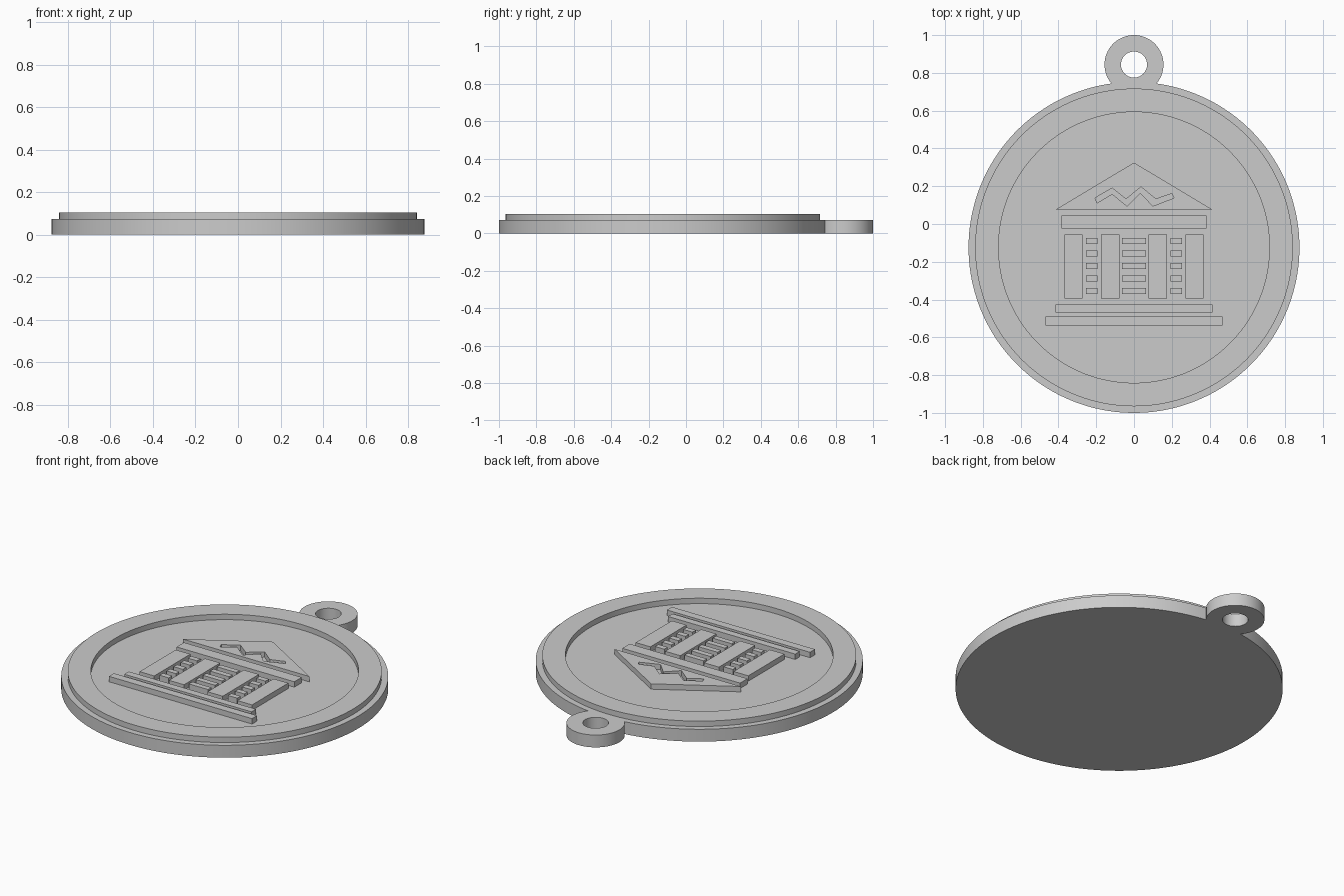
import bpy, bmesh, math

if "Cube" in bpy.data.objects:
    bpy.data.objects.remove(bpy.data.objects["Cube"])

BASE_TOP, RELIEF_TOP = 0.073, 0.105
DISC_Y, DISC_R = -0.124, 0.876
LOOP_Y, LOOP_R, HOLE_R = 0.844, 0.156, 0.069

metal = bpy.data.materials.new("grey metal")
metal.diffuse_color = (0.6, 0.6, 0.6, 1)
metal.use_nodes = True
metal.node_tree.nodes["Principled BSDF"].inputs["Base Color"].default_value = metal.diffuse_color


def arc(cy, r, start=0.0, end=2 * math.pi, n=160, closed=True):
    """Points along an arc centred on x = 0."""
    steps = n if closed else n - 1
    return [(r * math.cos(start + (end - start) * i / steps),
             cy + r * math.sin(start + (end - start) * i / steps)) for i in range(n)]


def rect(x0, x1, y0, y1):
    return [(x0, y0), (x1, y0), (x1, y1), (x0, y1)]


def plate(name, outlines, z0=BASE_TOP, z1=RELIEF_TOP):
    """Filled flat outline (inner outlines become holes) with thickness z0..z1."""
    curve = bpy.data.curves.new(name, 'CURVE')
    curve.dimensions, curve.fill_mode = '2D', 'BOTH'
    curve.extrude = (z1 - z0) / 2
    for points in outlines:
        spline = curve.splines.new('POLY')
        spline.points.add(len(points) - 1)
        for p, (x, y) in zip(spline.points, points):
            p.co = (x, y, 0, 1)
        spline.use_cyclic_u = True
    obj = bpy.data.objects.new(name, curve)
    bpy.context.collection.objects.link(obj)
    bpy.ops.object.select_all(action='DESELECT')
    obj.select_set(True)
    bpy.context.view_layer.objects.active = obj
    bpy.ops.object.convert(target='MESH')
    obj = bpy.context.object
    obj.name = name
    bm = bmesh.new()
    bm.from_mesh(obj.data)
    bmesh.ops.remove_doubles(bm, verts=bm.verts, dist=1e-5)
    bmesh.ops.translate(bm, verts=bm.verts, vec=(0, 0, (z0 + z1) / 2))
    bmesh.ops.recalc_face_normals(bm, faces=bm.faces)
    bm.to_mesh(obj.data)
    bm.free()
    obj.data.materials.clear()
    obj.data.materials.append(metal)
    bpy.ops.object.shade_smooth_by_angle(angle=math.radians(25))
    return obj


# Medal body: disc and hanging loop share one outline, with the loop hole cut out
d = LOOP_Y - DISC_Y
a = (d * d + DISC_R ** 2 - LOOP_R ** 2) / (2 * d)
disc_ang = math.acos(a / DISC_R)
loop_ang = math.atan2(a - d, math.sqrt(DISC_R ** 2 - a * a))
up = math.pi / 2
outline = arc(DISC_Y, DISC_R, up + disc_ang, up + 2 * math.pi - disc_ang, 180, False)
outline += arc(LOOP_Y, LOOP_R, loop_ang, math.pi - loop_ang, 72, False)[1:-1]
plate("medal_body", [outline, arc(LOOP_Y, HOLE_R, n=64)], 0, BASE_TOP)

# Raised rim
plate("raised_rim", [arc(DISC_Y, 0.841), arc(DISC_Y, 0.717)])

# Pediment with a zigzag groove cut through it
zigzag = [(-0.206, 0.138), (-0.116, 0.190), (-0.042, 0.132), (0.037, 0.196),
          (0.116, 0.132), (0.200, 0.161), (0.212, 0.138), (0.100, 0.095),
          (0.034, 0.164), (-0.037, 0.095), (-0.116, 0.159), (-0.196, 0.111)]
plate("pediment", [[(-0.414, 0.077), (0.414, 0.077), (0, 0.325)], zigzag])

# Beam and steps
plate("beam", [rect(-0.385, 0.385, -0.024, 0.045)])
plate("upper_step", [rect(-0.416, 0.416, -0.468, -0.426)])
plate("lower_step", [rect(-0.468, 0.468, -0.537, -0.490)])

# Columns, with short bars stacked between them
for side, s in (("left", -1), ("right", 1)):
    for kind, x0, x1 in (("inner", 0.077, 0.176), ("outer", 0.272, 0.368)):
        plate(f"{side}_{kind}_column", [rect(min(s * x0, s * x1), max(s * x0, s * x1), -0.394, -0.056)])
for name, x0, x1 in (("left", -0.254, -0.194), ("middle", -0.063, 0.063), ("right", 0.194, 0.254)):
    for i in range(5):
        y = -0.090 - 0.066 * i
        plate(f"{name}_bar_{i + 1}", [rect(x0, x1, y - 0.016, y + 0.016)])
